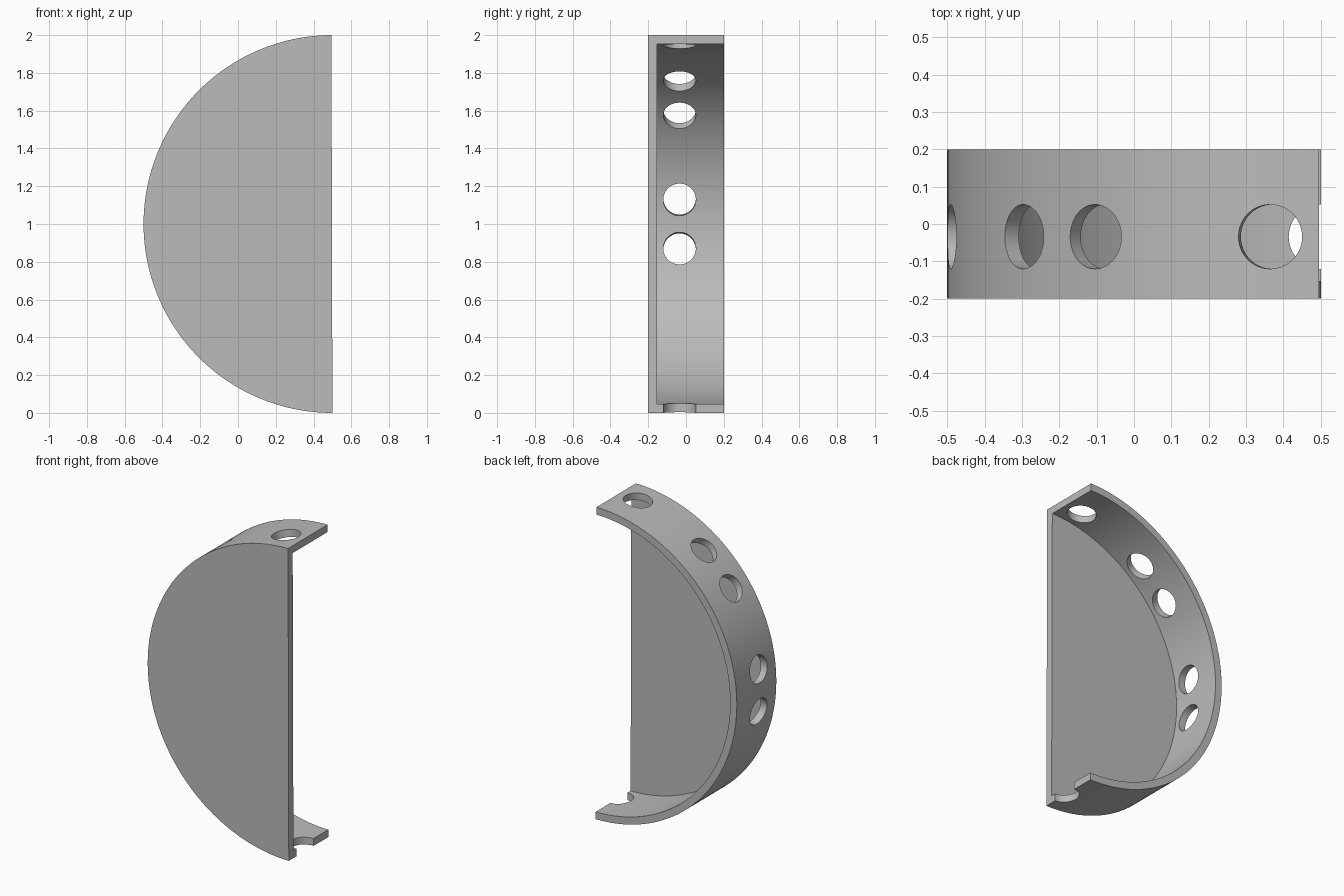
import bpy, bmesh
from math import sin, cos, radians
from mathutils import Matrix, Vector

cube = bpy.data.objects.get("Cube")
if cube:
    bpy.data.objects.remove(cube)

CX, CZ, R, WALL, DEPTH = 0.5, 1.0, 1.0, 0.047, 0.4
HOLE_R, HOLE_Y = 0.086, -0.034

grey = bpy.data.materials.new("plain grey")
grey.use_nodes = True
grey.diffuse_color = (0.5, 0.5, 0.5, 1)
grey.node_tree.nodes["Principled BSDF"].inputs["Base Color"].default_value = (0.5, 0.5, 0.5, 1)


def add_object(name, bm):
    bmesh.ops.recalc_face_normals(bm, faces=bm.faces)
    mesh = bpy.data.meshes.new(name)
    bm.to_mesh(mesh)
    bm.free()
    mesh.materials.append(grey)
    obj = bpy.data.objects.new(name, mesh)
    bpy.context.collection.objects.link(obj)
    return obj


def arc(radius, start, end, steps=128):
    angles = [radians(start + (end - start) * i / steps) for i in range(steps + 1)]
    return [(CX + radius * cos(a), CZ + radius * sin(a)) for a in angles]


def extruded(name, outline, y0, y1):
    bm = bmesh.new()
    face = bm.faces.new([bm.verts.new((x, y0, z)) for x, z in outline])
    out = bmesh.ops.extrude_face_region(bm, geom=[face])
    verts = [v for v in out["geom"] if isinstance(v, bmesh.types.BMVert)]
    bmesh.ops.translate(bm, verts=verts, vec=(0, y1 - y0, 0))
    return add_object(name, bm)


# Half-round body, its cut edge leaning very slightly
body = extruded("half_round_housing", arc(R, 90.3, 270), -DEPTH / 2, DEPTH / 2)

# Hollow, open at the back and along the straight edge
inner = R - WALL
hollow = extruded("hollow_cutter",
                  arc(inner, 90, 270) + [(CX + 0.3, CZ - inner), (CX + 0.3, CZ + inner)],
                  -DEPTH / 2 + WALL, DEPTH)
cutters = [hollow]

# Radial holes in pairs along the rim, and a half hole at the lower end
for angle in (97.8, 127.2, 142.8, 172.2, 187.8, 270):
    a = radians(angle)
    direction = Vector((cos(a), 0, sin(a)))
    turn = direction.to_track_quat('Z', 'Y').to_matrix().to_4x4()
    place = Matrix.Translation(Vector((CX, HOLE_Y, CZ)) + direction * R)
    bm = bmesh.new()
    bmesh.ops.create_cone(bm, cap_ends=True, segments=64, radius1=HOLE_R,
                          radius2=HOLE_R, depth=0.4, matrix=place @ turn)
    cutters.append(add_object("hole_cutter", bm))

# Cut the body
bpy.ops.object.select_all(action='DESELECT')
bpy.context.view_layer.objects.active = body
body.select_set(True)
for cutter in cutters:
    mod = body.modifiers.new("cut", 'BOOLEAN')
    mod.operation = 'DIFFERENCE'
    mod.solver = 'EXACT'
    mod.object = cutter
    bpy.ops.object.modifier_apply(modifier=mod.name)
    bpy.data.objects.remove(cutter)

bpy.ops.object.shade_smooth_by_angle(angle=radians(30))
